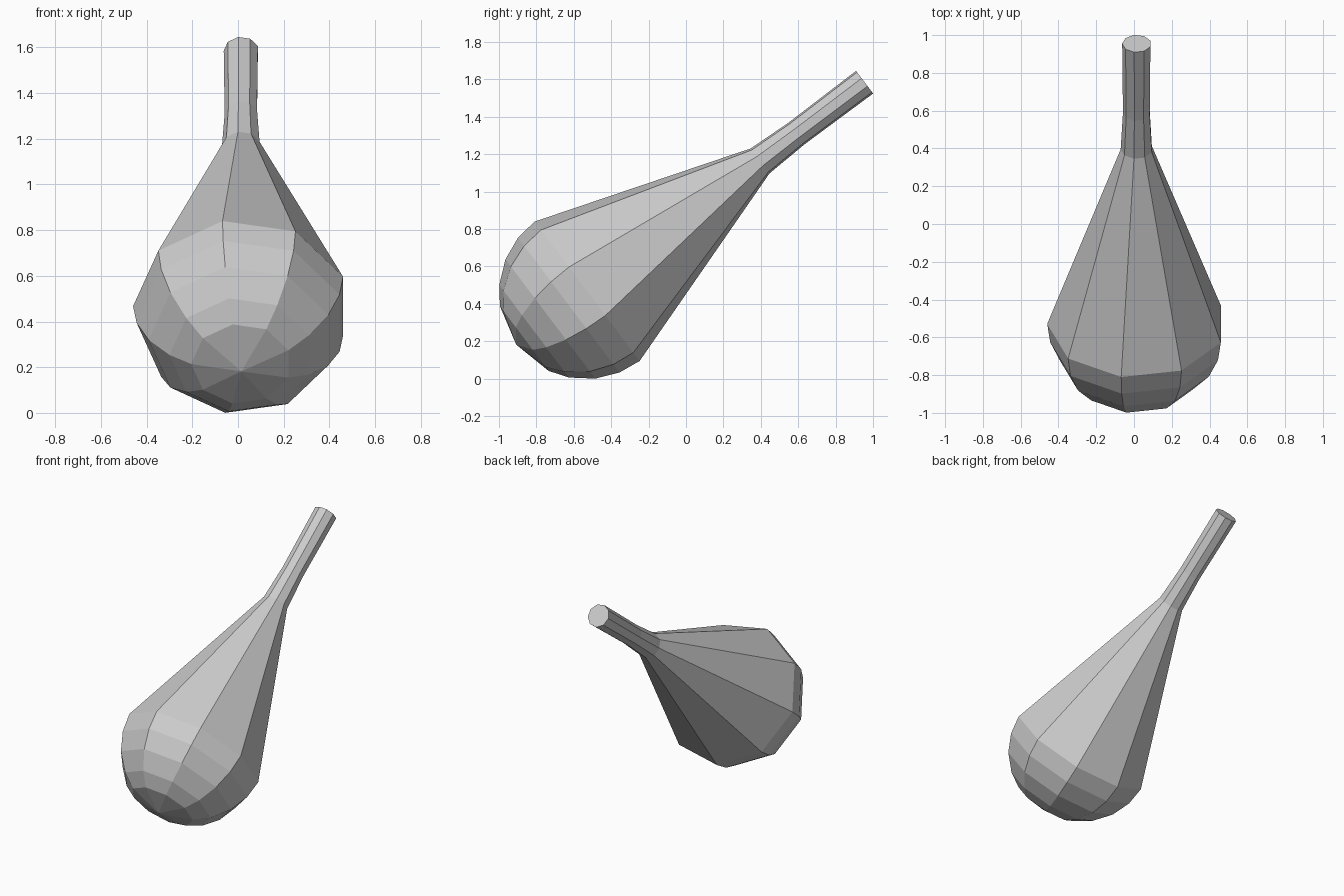
import bpy, bmesh, math
from mathutils import Matrix

if "Cube" in bpy.data.objects:
    bpy.data.objects.remove(bpy.data.objects["Cube"])

SIDES = 9
R = 0.474                      # bulb radius
CENTRE = (0.0145, -0.529, 0.467)
TILT = math.radians(37)        # neck elevation above the ground

# Profile (distance along axis, radius): rounded bulb, cone, slim neck
profile = [(-R * math.cos(math.radians(a)), R * math.sin(math.radians(a)))
           for a in (27.6, 41.6, 58.8, 75, 90)]
profile += [(1.158, 0.085), (1.40, 0.073), (1.858, 0.077)]

bm = bmesh.new()
rings = []
for t, r in profile:
    ring = []
    for i in range(SIDES):
        a = math.radians(-10 + i * 360 / SIDES)
        # local x = sideways, y = along the axis, z = up from the axis
        ring.append(bm.verts.new((r * math.sin(a), t, r * math.cos(a))))
    rings.append(ring)

# Side walls
for lo, hi in zip(rings, rings[1:]):
    for i in range(SIDES):
        j = (i + 1) % SIDES
        bm.faces.new((lo[i], lo[j], hi[j], hi[i]))

# Bulb pole and flat neck end
pole = bm.verts.new((0, -R, 0))
for i in range(SIDES):
    bm.faces.new((pole, rings[0][(i + 1) % SIDES], rings[0][i]))
bm.faces.new(rings[-1])

# Lean the axis back and set it on the ground
bmesh.ops.transform(bm, matrix=Matrix.Translation(CENTRE) @ Matrix.Rotation(TILT, 4, 'X'),
                    verts=bm.verts)
bmesh.ops.recalc_face_normals(bm, faces=bm.faces)

mesh = bpy.data.meshes.new("bulb_with_neck")
bm.to_mesh(mesh)
bm.free()
bpy.context.collection.objects.link(bpy.data.objects.new("bulb_with_neck", mesh))
